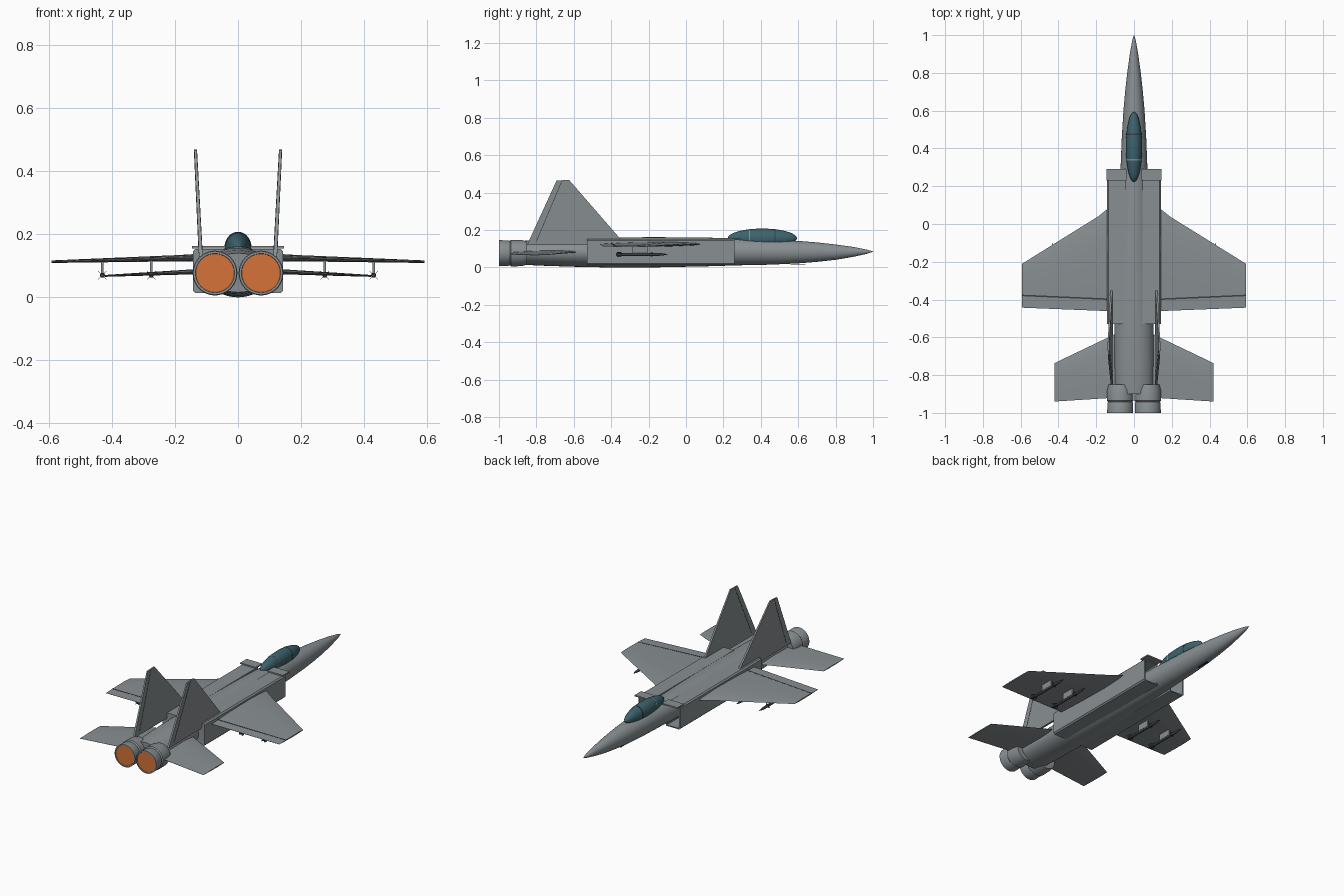
import bpy, bmesh, math
from mathutils import Vector

if "Cube" in bpy.data.objects:
    bpy.data.objects.remove(bpy.data.objects["Cube"])


def material(name, rgb):
    m = bpy.data.materials.new(name)
    m.diffuse_color = (*rgb, 1)
    m.use_nodes = True
    m.node_tree.nodes["Principled BSDF"].inputs["Base Color"].default_value = m.diffuse_color
    return m


GREY = material("airframe grey", (0.25, 0.275, 0.29))
DARK = material("dark grey", (0.045, 0.05, 0.055))
GLASS = material("canopy teal", (0.045, 0.125, 0.15))
GLOW = material("exhaust orange", (0.66, 0.17, 0.04))


def finish(bm, name, mats, smooth=30):
    bmesh.ops.recalc_face_normals(bm, faces=bm.faces)
    me = bpy.data.meshes.new(name)
    bm.to_mesh(me)
    bm.free()
    ob = bpy.data.objects.new(name, me)
    bpy.context.collection.objects.link(ob)
    for m in mats:
        me.materials.append(m)
    if smooth:
        bpy.ops.object.select_all(action='DESELECT')
        ob.select_set(True)
        bpy.context.view_layer.objects.active = ob
        bpy.ops.object.shade_smooth_by_angle(angle=math.radians(smooth))
    return ob


def loft(name, rings, mat, smooth=30, caps=True):
    """Skin a list of equally long point rings."""
    bm = bmesh.new()
    vs = [[bm.verts.new(p) for p in r] for r in rings]
    n = len(rings[0])
    for a, b in zip(vs, vs[1:]):
        for i in range(n):
            j = (i + 1) % n
            bm.faces.new((a[i], a[j], b[j], b[i]))
    if caps:
        bm.faces.new(vs[0])
        bm.faces.new(vs[-1])
    return finish(bm, name, [mat], smooth)


def oval(y, rx, zc, rz, x=0, n=40):
    return [(x + rx * math.cos(2 * math.pi * i / n), y,
             zc + rz * math.sin(2 * math.pi * i / n)) for i in range(n)]


def box(name, lo, hi, mat):
    r = [[(x, y, z) for x, z in ((lo[0], lo[2]), (hi[0], lo[2]), (hi[0], hi[2]), (lo[0], hi[2]))]
         for y in (lo[1], hi[1])]
    return loft(name, r, mat, 0)


def surface(name, sections, mat):
    """Lens shaped wing; sections are (x, leading y, trailing y, z, half thickness)."""
    prof = [(0, 0), (.06, .5), (.3, 1), (.65, .75), (1, .08),
            (1, -.08), (.65, -.75), (.3, -1), (.06, -.5)]
    return loft(name, [[(x, le + (te - le) * t, z + h * k) for t, k in prof]
                       for x, le, te, z, h in sections], mat, 35)


def strip(name, a, b, w, h, mat):
    """Thin bar from a to b: w is a half width vector, h a half height vector."""
    a, b, w, h = map(Vector, (a, b, w, h))
    return loft(name, [[p + w + h, p - w + h, p - w - h, p + w - h] for p in (a, b)], mat, 0)


# fuselage: y, half width, bottom z, top z
body = [(1.0, .001, .084, .086), (.97, .010, .074, .095), (.9, .022, .058, .109),
        (.8, .036, .041, .123), (.7, .047, .030, .134), (.6, .056, .022, .142),
        (.45, .065, .015, .150), (.3, .071, .012, .155), (.1, .083, .006, .160),
        (-.15, .094, .001, .162), (-.4, .102, .0, .161), (-.6, .104, .004, .157),
        (-.78, .103, .010, .149), (-.9, .099, .016, .140)]
loft("fuselage", [oval(y, w, (a + b) / 2, (b - a) / 2, n=48) for y, w, a, b in body], GREY)

# canopy with two thin frame hoops
CY, CL, CZ, CW, CH = .408, .185, .156, .043, .052
can = []
for i in range(21):
    t = math.pi * (.02 + .96 * i / 20)
    s = math.sin(t)
    can.append(oval(CY + CL * math.cos(t), CW * s, CZ, CH * s, n=32))
loft("canopy", can, GLASS, 40)
for y, m, name in ((.34, GREY, "rear_canopy_frame"), (.475, DARK, "front_canopy_frame")):
    s = math.sqrt(1 - ((y - CY) / CL) ** 2)
    loft(name, [oval(y + d, CW * s + .001, CZ, CH * s + .001, n=32) for d in (-.003, .003)], m)

# probe under the nose
box("nose_probe", (-.004, .56, .012), (.004, .64, .017), DARK)

for s, side in ((1, "right"), (-1, "left")):
    # intake trunk with chamfered edges and a hollow mouth
    bm = bmesh.new()
    x0, x1, z0, z1, c = .045, .143, .013, .153, .008
    prof = [(x0, z0), (x1 - c, z0), (x1, z0 + c), (x1, z1 - c), (x1 - c, z1), (x0, z1)]
    front = [bm.verts.new((s * x, .26, z)) for x, z in prof]
    back = [bm.verts.new((s * x, -.53, z)) for x, z in prof]
    for i in range(6):
        j = (i + 1) % 6
        bm.faces.new((front[i], front[j], back[j], back[i]))
    bm.faces.new(back)
    mouth = bm.faces.new(front)
    bmesh.ops.recalc_face_normals(bm, faces=bm.faces)
    bmesh.ops.inset_region(bm, faces=[mouth], thickness=.008)
    deep = bmesh.ops.extrude_face_region(bm, geom=[mouth])
    bmesh.ops.delete(bm, geom=[mouth], context='FACES_ONLY')
    bmesh.ops.translate(bm, vec=(0, -.12, 0),
                        verts=[g for g in deep['geom'] if isinstance(g, bmesh.types.BMVert)])
    for f in bm.faces:
        if f.calc_center_median().y > .1 and all(v.co.y < .2 for v in f.verts):
            f.material_index = 1
    finish(bm, side + "_intake", [GREY, DARK], 0)

    xs = sorted((s * .04, s * .146))
    box(side + "_intake_lip", (xs[0], .23, .155), (xs[1], .292, .163), GREY)

    # main wing
    surface(side + "_wing", [(s * .10, .11, -.462, .126, .012), (s * .14, .08, -.461, .125, .012),
                             (s * .19, .04, -.459, .124, .010), (s * .592, -.21, -.443, .113, .004)], GREY)
    strip(side + "_flap_line", (s * .14, -.398, .1285), (s * .592, -.378, .1150),
          (0, .004, 0), (0, 0, .0012), DARK)

    # tailplane
    surface(side + "_tailplane", [(s * .09, -.578, -.918, .083, .009), (s * .14, -.602, -.922, .081, .008),
                                  (s * .422, -.737, -.94, .068, .003)], GREY)

    # vertical fin: (y, z) outline, leaning slightly outward
    fin = [(-.35, .152), (-.35, .12), (-.85, .12), (-.692, .465), (-.625, .468)]
    lean = lambda z: .119 + (z - .15) * .05
    loft(side + "_fin", [[(s * (lean(z) + d * (1.3 - z)), y, z) for y, z in fin]
                         for d in (-.005, .005)], GREY, 0)
    for d in (-1, 1):
        strip(side + "_rudder_line", (s * (lean(.14) + d * .006), -.80, .14),
              (s * (lean(.464) + d * .0045), -.663, .464), (0, .0018, 0), (.0006, 0, 0), DARK)

    # engine nozzle: two stepped rings around the glowing exhaust
    nx, nz = s * .073, .077
    rings = [(-.85, .062), (-.88, .070), (-.935, .071), (-.942, .065), (-.95, .068), (-1.0, .069),
             (-1.0, .062), (-.996, .061)]
    loft(side + "_nozzle", [oval(y, r, nz, r, nx) for y, r in rings], GREY)
    loft(side + "_exhaust", [oval(y, .061, nz, .061, nx) for y in (-.992, -.998)], GLOW)

    # two missiles on pylons under each wing
    for x, zw in ((.275, .121), (.43, .117)):
        mx, mz = s * x, .070
        shape = [(-.375, .006), (-.37, .008), (-.15, .008), (-.125, .006), (-.10, .0008)]
        loft("missile", [oval(y, r, mz, r, mx, 14) for y, r in shape], DARK)
        for k in range(4):
            a = math.pi / 4 + k * math.pi / 2
            u = Vector((math.cos(a), 0, math.sin(a)))
            n = Vector((-u.z, 0, u.x)) * .0008
            o = Vector((mx, 0, mz))
            for y0, y1, span in ((-.37, -.325, .019), (-.19, -.165, .015)):
                quad = [(y0, 0), (y0, span), (y0 + (y1 - y0) * .35, span), (y1, 0)]
                loft("missile_fin", [[o + u * r + Vector((0, y, 0)) + n * d for y, r in quad]
                                     for d in (-1, 1)], DARK, 0)
        box("pylon", (mx - .004, -.285, mz + .004), (mx + .004, -.205, zw - .002), GREY)
